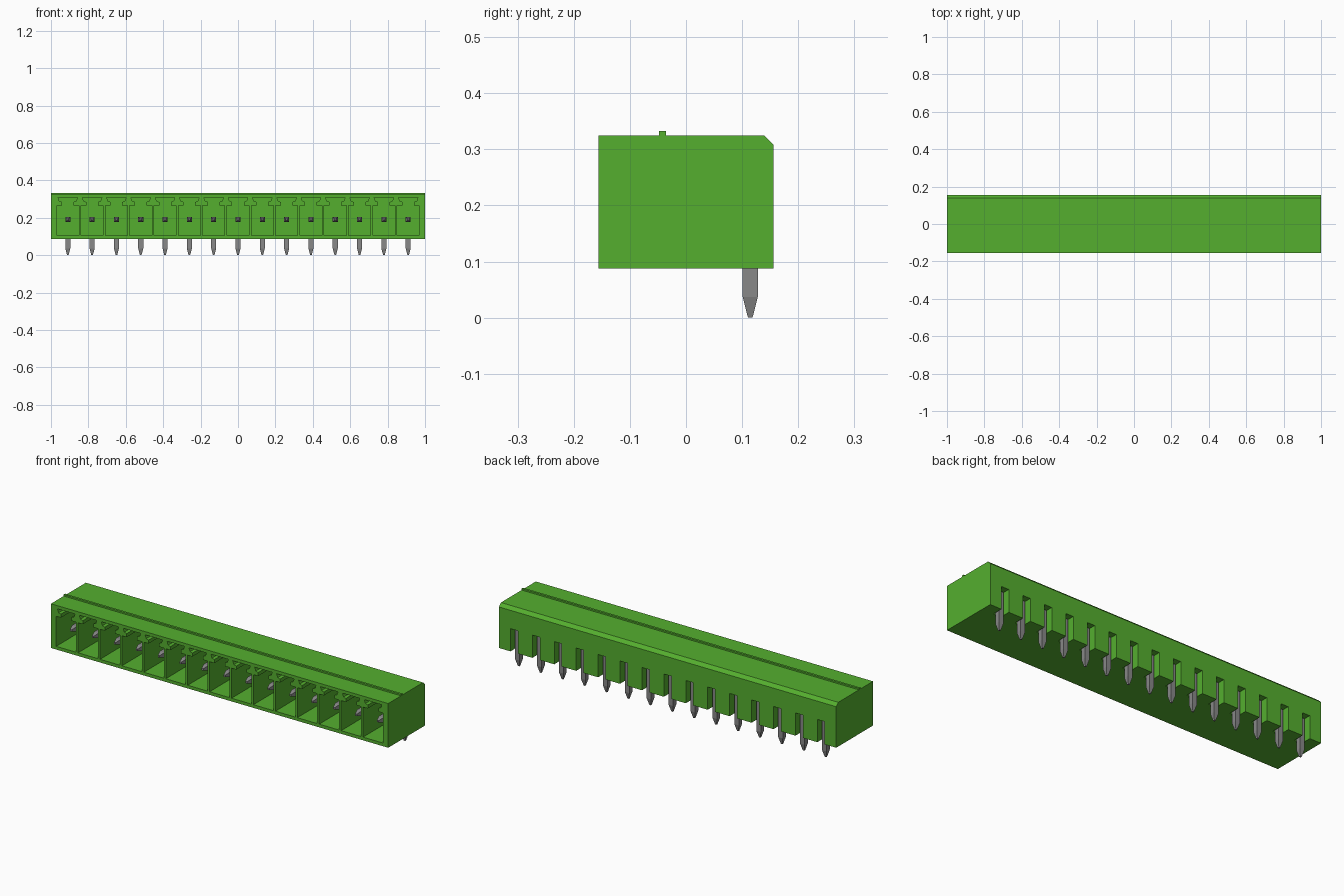
import bpy, bmesh
from mathutils import Vector

cube = bpy.data.objects.get("Cube")
if cube:
    bpy.data.objects.remove(cube, do_unlink=True)

PITCH, COUNT = 0.13, 15
CENTRES = [(i - (COUNT - 1) / 2) * PITCH for i in range(COUNT)]


def material(name, rgb):
    m = bpy.data.materials.new(name)
    m.use_nodes = True
    m.diffuse_color = (*rgb, 1)
    m.node_tree.nodes["Principled BSDF"].inputs["Base Color"].default_value = (*rgb, 1)
    return m


green = material("green plastic", (0.09, 0.43, 0.028))
grey = material("grey metal", (0.25, 0.25, 0.25))


def finish(name, bm, mat):
    bmesh.ops.recalc_face_normals(bm, faces=bm.faces)
    mesh = bpy.data.meshes.new(name)
    bm.to_mesh(mesh)
    bm.free()
    mesh.materials.append(mat)
    ob = bpy.data.objects.new(name, mesh)
    bpy.context.collection.objects.link(ob)
    return ob


def loft(bm, rings):
    """Closed skin through rings of equal length, capped at both ends."""
    rows = [[bm.verts.new(p) for p in ring] for ring in rings]
    n = len(rows[0])
    for a, b in zip(rows, rows[1:]):
        for i in range(n):
            j = (i + 1) % n
            bm.faces.new((a[i], a[j], b[j], b[i]))
    bm.faces.new(rows[0][::-1])
    bm.faces.new(rows[-1])


# Housing: side profile with rear chamfer and top rib, extruded along x
side = [(-0.156, 0.088), (0.156, 0.088), (0.156, 0.308), (0.139, 0.325),
        (-0.036, 0.325), (-0.036, 0.333), (-0.048, 0.333), (-0.048, 0.325),
        (-0.156, 0.325)]
bm = bmesh.new()
loft(bm, [[(x, y, z) for y, z in side] for x in (-1, 1)])
housing = finish("housing", bm, green)

# Cutters: keyed front sockets and rear pin slots
half = [(0.059, 0.105), (0.059, 0.266), (0.031, 0.266), (0.031, 0.285),
        (0.045, 0.289), (0.052, 0.308)]
socket = half + [(-x, z) for x, z in reversed(half)]
slot = [(-0.022, 0.05), (0.022, 0.05), (0.022, 0.21), (-0.022, 0.21)]
bm = bmesh.new()
for c in CENTRES:
    loft(bm, [[(c + x, y, z) for x, z in socket] for y in (-0.2, 0.075)])
    loft(bm, [[(c + x, y, z) for x, z in slot] for y in (0.098, 0.2)])
cutter = finish("socket_cutter", bm, green)
cutter.hide_render = True

mod = housing.modifiers.new("sockets", 'BOOLEAN')
mod.operation = 'DIFFERENCE'
mod.solver = 'EXACT'
mod.object = cutter
bpy.context.view_layer.objects.active = housing
bpy.ops.object.modifier_apply(modifier=mod.name)
bpy.data.objects.remove(cutter, do_unlink=True)

# Right-angle pins: square section, mitred bend, pointed ends
UP, BACK = Vector((0, 0, 1)), Vector((0, 1, 0))
H = 0.0135
stations = [(-0.115, 0.19, 0.005, UP), (-0.085, 0.19, H, UP),
            (0.1145, 0.19, H, UP + BACK),
            (0.1145, 0.037, H, BACK), (0.1145, 0.0, 0.004, BACK)]
for i, c in enumerate(CENTRES):
    bm = bmesh.new()
    loft(bm, [[Vector((c + sx * h, y, z)) + up * (su * h)
               for sx, su in ((-1, -1), (1, -1), (1, 1), (-1, 1))]
              for y, z, h, up in stations])
    finish(f"pin_{i + 1}", bm, grey)
